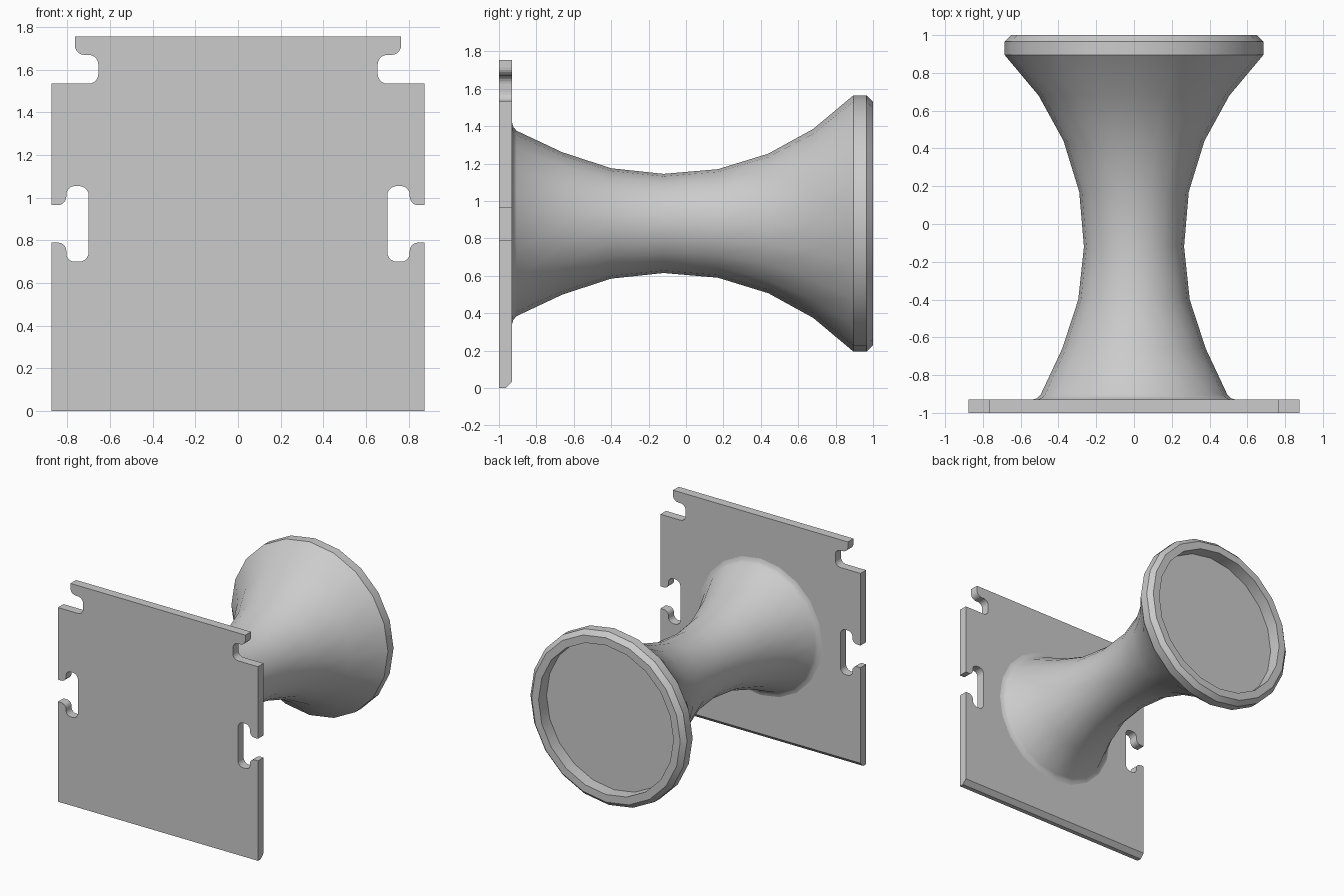
import bpy, bmesh, math
from mathutils import Vector

if "Cube" in bpy.data.objects:
    bpy.data.objects.remove(bpy.data.objects["Cube"])

AXIS_Z = 0.88      # height of the spool axis
SIDES = 20

grey = bpy.data.materials.new("plain_grey")
grey.diffuse_color = (0.6, 0.6, 0.6, 1)
grey.use_nodes = True
grey.node_tree.nodes["Principled BSDF"].inputs["Base Color"].default_value = grey.diffuse_color


def finish(name, bm, smooth=False):
    bmesh.ops.recalc_face_normals(bm, faces=bm.faces)
    mesh = bpy.data.meshes.new(name)
    bm.to_mesh(mesh)
    bm.free()
    mesh.materials.append(grey)
    obj = bpy.data.objects.new(name, mesh)
    bpy.context.collection.objects.link(obj)
    if smooth:
        bpy.ops.object.select_all(action='DESELECT')
        obj.select_set(True)
        bpy.context.view_layer.objects.active = obj
        bpy.ops.object.shade_smooth_by_angle(angle=math.radians(30))
    return obj


def rounded(corners, steps=5):
    """Replace each (x, z, radius) right-angle corner by a quarter arc."""
    pts = []
    for i, (x, z, r) in enumerate(corners):
        p = Vector((x, z))
        if r == 0:
            pts.append(p)
            continue
        a = (Vector(corners[i - 1][:2]) - p).normalized() * r
        b = (Vector(corners[i + 1][:2]) - p).normalized() * r
        for k in range(steps + 1):
            t = k / steps * math.pi / 2
            pts.append(p + a * (1 - math.sin(t)) + b * (1 - math.cos(t)))
    return pts


# Mounting plate: right half of the outline, with side slot and top notch
half = rounded([
    (0.875, 0, 0), (0.875, 0.79, 0),
    (0.805, 0.79, 0.04), (0.805, 0.70, 0.04),
    (0.70, 0.70, 0.045), (0.70, 1.055, 0.045),
    (0.805, 1.055, 0.04), (0.805, 0.965, 0.04),
    (0.875, 0.965, 0), (0.875, 1.535, 0),
    (0.655, 1.535, 0.045), (0.655, 1.67, 0.045),
    (0.765, 1.67, 0.045), (0.765, 1.755, 0)])
outline = half + [Vector((-p.x, p.y)) for p in reversed(half)]

bm = bmesh.new()
face = bm.faces.new([bm.verts.new((p.x, -1, p.y)) for p in outline])
ext = bmesh.ops.extrude_face_region(bm, geom=[face], use_keep_orig=True)
bmesh.ops.translate(bm, vec=(0, 0.07, 0),
                    verts=[v for v in ext["geom"] if isinstance(v, bmesh.types.BMVert)])
# Chamfer on the bottom back edge
bottom = [e for e in bm.edges
          if all(v.co.z < 0.001 and v.co.y > -0.94 for v in e.verts)]
bmesh.ops.bevel(bm, geom=bottom, offset=0.035, segments=1, affect='EDGES')
finish("mounting_plate", bm)

# Spool: flared foot, waist, rim and recessed end, as (radius, y)
profile = [(0.54, -0.93), (0.515, -0.923), (0.495, -0.905),
           (0.38, -0.66), (0.295, -0.40), (0.265, -0.12), (0.29, 0.17),
           (0.373, 0.44), (0.505, 0.68), (0.685, 0.895), (0.685, 0.965),
           (0.65, 1.0), (0.59, 1.0), (0.59, 0.90)]
bm = bmesh.new()
rings = []
for r, y in profile:
    rings.append([bm.verts.new((r * math.cos(a), y, AXIS_Z + r * math.sin(a)))
                  for a in (2 * math.pi * i / SIDES for i in range(SIDES))])
for lower, upper in zip(rings, rings[1:]):
    for i in range(SIDES):
        j = (i + 1) % SIDES
        bm.faces.new((lower[i], lower[j], upper[j], upper[i]))
bm.faces.new(rings[-1])   # floor of the recess
finish("spool", bm, smooth=True)
